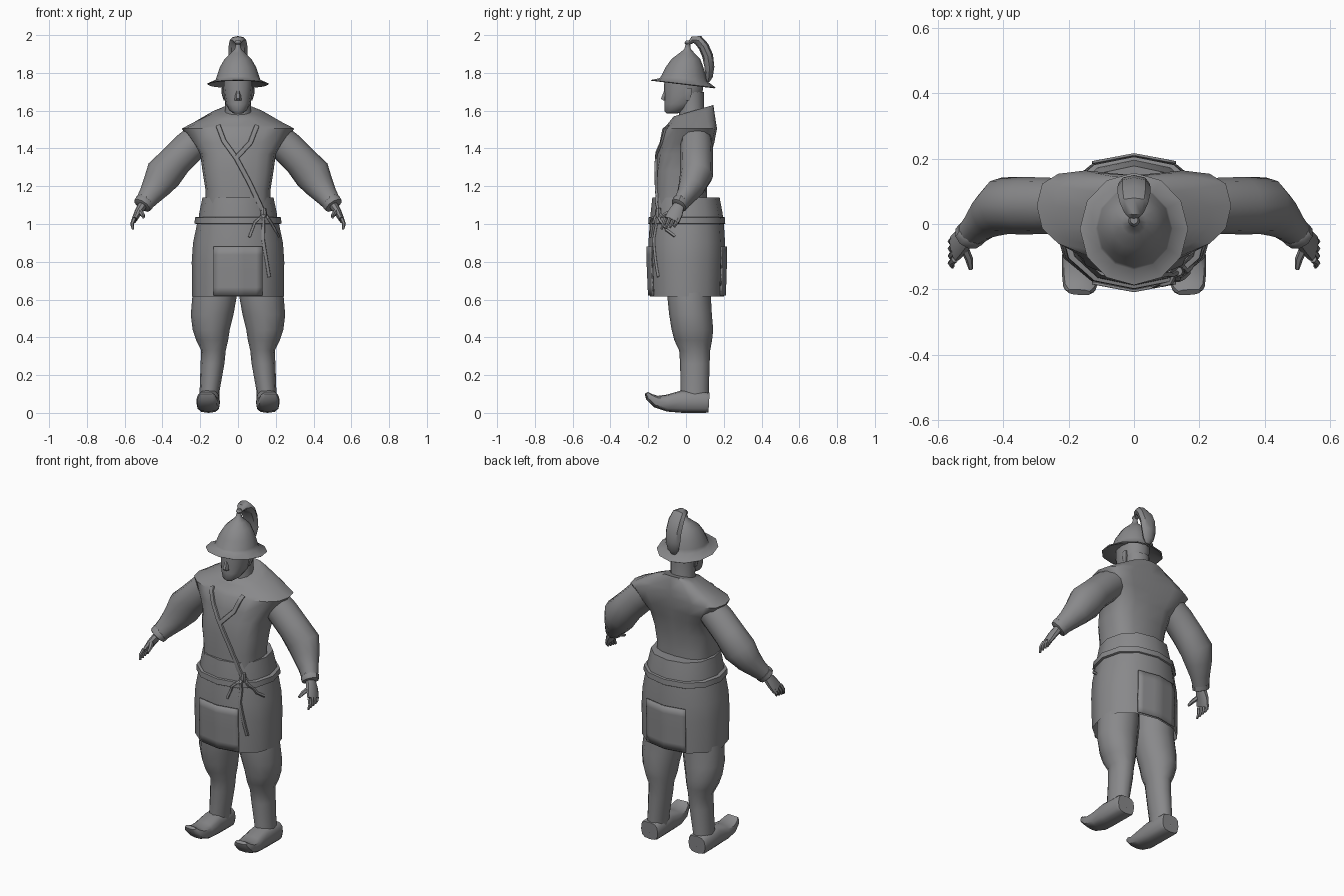
import bpy, bmesh, math
from mathutils import Vector
from mathutils.bvhtree import BVHTree

grey = bpy.data.materials.new("plain_grey")
grey.diffuse_color = (0.25, 0.25, 0.257, 1)
X, Y, Z = Vector((1, 0, 0)), Vector((0, 1, 0)), Vector((0, 0, 1))


def power(v, p):
    return math.copysign(abs(v) ** p, v) if abs(v) > 1e-6 else 0.0


def finish(name, bm, mirror=False, angle=40):
    bmesh.ops.recalc_face_normals(bm, faces=bm.faces)
    me = bpy.data.meshes.new(name)
    bm.to_mesh(me)
    bm.free()
    me.materials.append(grey)
    ob = bpy.data.objects.new(name, me)
    bpy.context.collection.objects.link(ob)
    bpy.ops.object.select_all(action='DESELECT')
    ob.select_set(True)
    bpy.context.view_layer.objects.active = ob
    bpy.ops.object.shade_smooth_by_angle(angle=math.radians(angle))
    if mirror:
        ob.modifiers.new("mirror", 'MIRROR')
    return ob


def loft(name, rings, caps=(True, True), **kw):
    """Skin a list of equal-length point rings."""
    bm = bmesh.new()
    vs = [[bm.verts.new(p) for p in r] for r in rings]
    n = len(vs[0])
    for a, b in zip(vs, vs[1:]):
        for i in range(n):
            j = (i + 1) % n
            bm.faces.new((a[i], a[j], b[j], b[i]))
    if caps[0]:
        bm.faces.new(vs[0])
    if caps[1]:
        bm.faces.new(vs[-1])
    return finish(name, bm, **kw)


def stack(name, levels, n=12, p=1.0, **kw):
    """Horizontal rings: z, cx, cy, rx, ry, optional side shift in y, front-back tilt."""
    rings = []
    for lv in levels:
        z, cx, cy, rx, ry, shift, tilt = (tuple(lv) + (0, 0))[:7]
        ring = []
        for i in range(n):
            a = math.tau * i / n
            c, s = power(math.cos(a), p), power(math.sin(a), p)
            ring.append((cx + rx * c, cy + ry * s + shift * abs(c), z + tilt * s))
        rings.append(ring)
    return loft(name, rings, **kw)


def tube(name, pts, ref=Y, n=10, p=1.0, **kw):
    """Rings along a path: x, y, z, half-size across ref, half-size along ref."""
    cs = [Vector(q[:3]) for q in pts]
    rings = []
    for k, q in enumerate(pts):
        t = (cs[min(k + 1, len(cs) - 1)] - cs[max(k - 1, 0)]).normalized()
        u = t.cross(ref).normalized()
        v = u.cross(t)
        rings.append([cs[k] + u * q[3] * power(math.cos(math.tau * i / n), p)
                      + v * q[4] * power(math.sin(math.tau * i / n), p) for i in range(n)])
    return loft(name, rings, **kw)


# Tunic with flared shoulder caps and a sloping neckline
torso = stack("tunic", [
    (1.08, 0, -.025, .172, .138), (1.18, 0, -.025, .172, .136), (1.28, 0, -.02, .188, .138),
    (1.37, 0, -.012, .2, .142, .02), (1.43, 0, 0, .245, .14, .035), (1.505, 0, .012, .298, .137, .045),
    (1.535, 0, .022, .24, .127, .03, .015), (1.585, 0, .035, .135, .112, .01, .03),
    (1.6, 0, .04, .09, .105, 0, .03)], n=16, p=.72)

# Waist sash, belt and open-bottomed skirt
sash = stack("waist_sash", [(1.0, 0, .005, .212, .195), (1.06, 0, .003, .205, .19),
                            (1.14, 0, 0, .188, .178)], p=.9)
belt = stack("belt", [(1.0, 0, .004, .222, .2), (1.003, 0, .004, .23, .204),
                      (1.035, 0, .004, .228, .202), (1.038, 0, .004, .215, .195)], p=.9)
skirt = stack("skirt", [(1.005, 0, .004, .216, .196), (.9, 0, .004, .238, .203),
                        (.8, 0, .004, .245, .203), (.615, 0, .005, .243, .196)],
              p=.9, caps=(True, False))

# Combined surface lookup so that trim lies on the clothing
verts, polys = [], []
for ob in (torso, sash, belt, skirt):
    o = len(verts)
    verts += [v.co.copy() for v in ob.data.vertices]
    polys += [[o + i for i in f.vertices] for f in ob.data.polygons]
surface = BVHTree.FromPolygons(verts, polys)


def on_cloth(x, z, side=-1, gap=.004):
    hit = surface.ray_cast(Vector((x, side, z)), Vector((0, -side, 0)))[0]
    return Vector((x, (hit.y if hit else side * .2) + side * gap, z))


# Front and back apron panels
def panel(name, x0, x1, z0, z1, side):
    bm = bmesh.new()
    grid = [[bm.verts.new(on_cloth(x0 + (x1 - x0) * i / 8, z0 + (z1 - z0) * j / 6, side, .006))
             for i in range(9)] for j in range(7)]
    for j in range(6):
        for i in range(8):
            bm.faces.new((grid[j][i], grid[j][i + 1], grid[j + 1][i + 1], grid[j + 1][i]))
    ob = finish(name, bm)
    th = ob.modifiers.new("thickness", 'SOLIDIFY')
    th.thickness, th.offset = .008, 0


panel("front_panel", -.128, .128, .622, .88, -1)
panel("back_panel", -.128, .128, .622, .88, 1)


# Chest straps, knot and hanging ties
def strap(name, pts, w):
    path = []
    for (xa, za), (xb, zb) in zip(pts, pts[1:]):
        path += [(xa + (xb - xa) * k / 4, za + (zb - za) * k / 4) for k in range(4)]
    path.append(pts[-1])
    tube(name, [(*on_cloth(x, z), w, .007) for x, z in path], n=8, p=.5)


strap("long_strap", [(-.105, 1.52), (-.075, 1.44), (-.01, 1.35), (.06, 1.22), (.13, 1.07)], .013)
strap("short_strap", [(.1, 1.52), (.065, 1.43), (-.005, 1.355)], .013)
strap("long_tie", [(.135, 1.07), (.132, .92), (.165, .72)], .009)
strap("left_tie", [(.135, 1.05), (.09, 1.01), (.06, .93)], .007)
strap("right_tie", [(.14, 1.06), (.18, 1.0), (.215, .935)], .007)
k = on_cloth(.135, 1.055)
stack("strap_knot", [(1.03, k.x, k.y, .012, .012), (1.05, k.x, k.y, .02, .02),
                     (1.085, k.x, k.y, .014, .014)], n=8)

# Baggy sleeves, cuffs
tube("sleeve", [(.2, .055, 1.455, .085, .08), (.26, .056, 1.405, .088, .086),
                (.33, .056, 1.335, .088, .088), (.395, .056, 1.262, .098, .088),
                (.432, .03, 1.2, .078, .072), (.468, 0, 1.15, .06, .052),
                (.506, -.036, 1.1, .046, .04)], n=12, mirror=True)
tube("cuff", [(.492, -.024, 1.118, .048, .043), (.494, -.026, 1.116, .053, .047),
              (.507, -.038, 1.098, .05, .044), (.509, -.04, 1.095, .04, .034)], mirror=True)

# Hands
tube("palm", [(.505, -.036, 1.1, .024, .028), (.53, -.055, 1.06, .02, .04),
              (.55, -.075, 1.02, .014, .042)], p=.8, mirror=True)
for i in range(4):
    y = -.108 + .022 * i
    tube("finger_%d" % (i + 1), [(.549, y, 1.03, .011, .011), (.561, y - .012, 1.0, .01, .01),
                                 (.556, y - .022, .972 + .004 * i, .006, .007)],
         n=6, mirror=True)
tube("thumb", [(.522, -.07, 1.07, .014, .014), (.505, -.108, 1.05, .012, .012),
               (.5, -.138, 1.035, .007, .007)], ref=Z, n=6, mirror=True)

# Trouser legs running into boot shafts
stack("leg", [(.75, .12, .015, .11, .115), (.61, .125, .017, .117, .115), (.52, .137, .024, .113, .113),
              (.44, .142, .034, .098, .11), (.385, .137, .038, .085, .1), (.33, .13, .046, .065, .082),
              (.26, .135, .047, .063, .078), (.12, .15, .046, .053, .075),
              (.04, .155, .046, .056, .076)], mirror=True)

# Boot feet with upturned toes
tube("boot_foot", [(.157, .122, .055, .055, .052), (.157, .105, .056, .062, .056),
                   (.157, -.02, .06, .06, .06), (.158, -.1, .052, .062, .045),
                   (.163, -.16, .06, .058, .032), (.167, -.196, .086, .05, .02),
                   (.168, -.209, .105, .035, .01)], ref=Z, n=12, p=.7, mirror=True)

# Head and neck, nose, ears
stack("neck", [(1.54, 0, .035, .08, .075), (1.61, 0, .03, .068, .065), (1.7, 0, .025, .07, .07)])
stack("head", [(1.585, 0, -.075, .022, .028), (1.6, 0, -.06, .045, .055), (1.635, 0, -.03, .066, .085),
               (1.68, 0, -.015, .074, .1), (1.73, 0, -.012, .08, .104), (1.8, 0, -.012, .08, .1)], p=.9)
stack("nose", [(1.655, 0, -.112, .018, .012), (1.664, 0, -.115, .018, .02),
               (1.705, 0, -.106, .01, .012)], n=6)
stack("ear", [(1.655, .07, .01, .006, .012), (1.69, .077, .012, .01, .02),
              (1.72, .078, .014, .008, .018)], n=6, mirror=True)

# Helmet: flared brim, bell crown and spike (brim rises at the front)
stack("helmet", [(1.765, 0, -.014, .09, .1), (1.738, 0, -.015, .16, .166, -.0, -.02),
                 (1.742, 0, -.015, .166, .172, 0, -.02), (1.764, 0, -.014, .118, .126, 0, -.008),
                 (1.782, 0, -.012, .112, .12), (1.83, 0, -.008, .096, .1), (1.875, 0, 0, .07, .075),
                 (1.905, 0, .005, .038, .04), (1.925, 0, .008, .018, .018), (1.95, 0, .01, .012, .012),
                 (1.958, 0, .01, .018, .018), (1.972, 0, .012, .012, .012)], angle=50)

# Drooping plume
tube("plume", [(0, .015, 1.955, .008, .012), (0, .035, 1.975, .018, .03), (0, .066, 1.972, .027, .044),
               (0, .093, 1.94, .028, .05), (0, .115, 1.89, .029, .05), (0, .124, 1.83, .026, .048),
               (0, .122, 1.78, .02, .036), (0, .115, 1.752, .008, .014)], ref=X, n=8)
